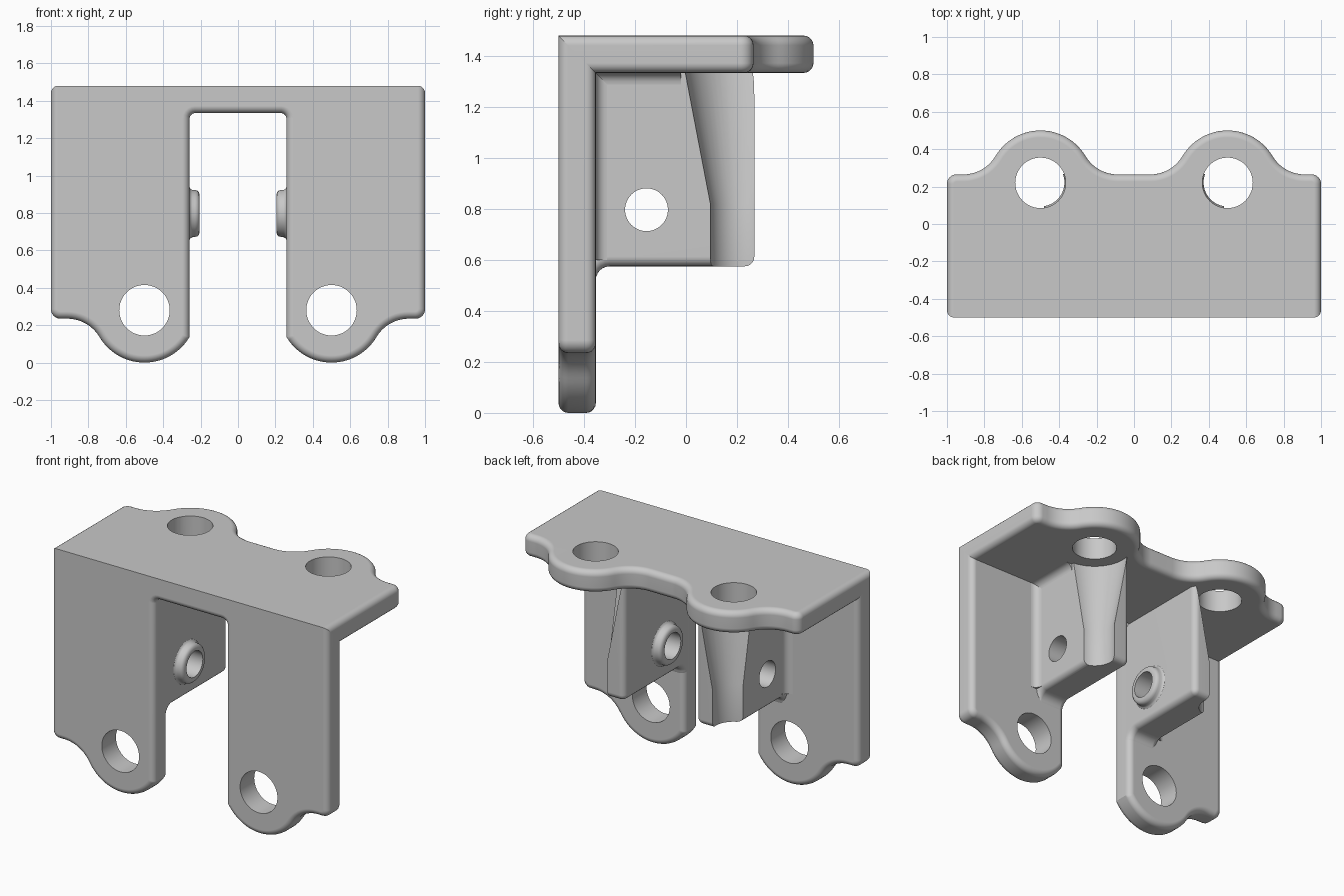
import bpy, bmesh
from math import pi, sin, cos, radians
from mathutils import Matrix, Vector

cube = bpy.data.objects.get("Cube")
if cube:
    bpy.data.objects.remove(cube, do_unlink=True)

TOP = 1.48      # height of the bracket
THICK = 0.146   # plate thickness
ROUND = 0.038   # edge rounding

grey = bpy.data.materials.new("light grey metal")
grey.diffuse_color = (0.58, 0.58, 0.58, 1)
grey.use_nodes = True
for node in grey.node_tree.nodes:
    if node.type == 'BSDF_PRINCIPLED':
        node.inputs["Base Color"].default_value = grey.diffuse_color


def arc(cx, cy, r, a0, a1, n):
    angles = [radians(a0 + (a1 - a0) * i / n) for i in range(n + 1)]
    return [(cx + r * cos(a), cy + r * sin(a)) for a in angles]


def prism(outline, depth):
    """Solid with its outline in local xy, running from z = 0 to depth."""
    bm = bmesh.new()
    face = bm.faces.new([bm.verts.new((x, y, 0)) for x, y in outline])
    ext = bmesh.ops.extrude_face_region(bm, geom=[face], use_keep_orig=True)
    verts = [v for v in ext["geom"] if isinstance(v, bmesh.types.BMVert)]
    bmesh.ops.translate(bm, verts=verts, vec=(0, 0, depth))
    bmesh.ops.recalc_face_normals(bm, faces=bm.faces)
    return bm


def lathe(profile, steps=48):
    """Turn (radius, height) points around z."""
    bm = bmesh.new()
    verts = [bm.verts.new((r, 0, h)) for r, h in profile]
    edges = [bm.edges.new(pair) for pair in zip(verts, verts[1:])]
    bmesh.ops.spin(bm, geom=verts + edges, cent=(0, 0, 0), axis=(0, 0, 1),
                   angle=2 * pi, steps=steps)
    bmesh.ops.remove_doubles(bm, verts=bm.verts, dist=1e-5)
    bmesh.ops.recalc_face_normals(bm, faces=bm.faces)
    return bm


def round_edges(bm, edges, radius):
    bmesh.ops.bevel(bm, geom=edges, offset=radius, offset_type='OFFSET',
                    segments=5, profile=0.5, affect='EDGES', clamp_overlap=False)


def make(name, bm, matrix=Matrix()):
    bm.transform(matrix)
    bmesh.ops.recalc_face_normals(bm, faces=bm.faces)
    mesh = bpy.data.meshes.new(name)
    bm.to_mesh(mesh)
    bm.free()
    mesh.materials.append(grey)
    obj = bpy.data.objects.new(name, mesh)
    bpy.context.collection.objects.link(obj)
    return obj


def activate(obj):
    bpy.ops.object.select_all(action='DESELECT')
    obj.select_set(True)
    bpy.context.view_layer.objects.active = obj


def cut(obj, bm, matrix=Matrix()):
    """Subtract a solid and throw the cutter away."""
    cutter = make("cutter", bm, matrix)
    cutter.hide_render = True
    mod = obj.modifiers.new("cut", 'BOOLEAN')
    mod.operation, mod.solver, mod.object = 'DIFFERENCE', 'EXACT', cutter
    activate(obj)
    bpy.ops.object.modifier_apply(modifier=mod.name)
    bpy.data.objects.remove(cutter, do_unlink=True)


def drill(radius, length):
    return lathe([(0, 0), (radius, 0), (radius, length), (0, length)])


def finish(obj, mirror=False):
    if mirror:
        obj.modifiers.new("mirror", 'MIRROR').use_clip = False
    activate(obj)
    bpy.ops.object.shade_smooth_by_angle(angle=radians(32))
    obj.modifiers.new("flat faces", 'WEIGHTED_NORMAL').keep_sharp = True


def eared_plate(name, ear, slotted, matrix):
    """Plate in local (across, away from the corner, depth), with two ears."""
    base, blend = ear + 0.045, ear + 0.245
    if slotted:
        half = arc(0.229, THICK + 0.03, 0.03, -90, 0, 5)
    else:
        half = arc(0.087, blend, 0.2, -90, -30.7, 10)[:-1]
    half += arc(0.5, ear, 0.28, 149.3, 30.7, 28)
    half += arc(0.913, blend, 0.2, 210.7, 270, 10)[1:]
    half += arc(0.95, base - 0.05, 0.05, 90, 0, 6)
    half.append((1, -0.2))
    bm = prism(half + [(-x, y) for x, y in reversed(half)], THICK)
    rim = [e for e in bm.edges
           if abs(e.verts[0].co.z - e.verts[1].co.z) < 1e-5
           and max(v.co.y for v in e.verts) > 0]
    round_edges(bm, rim, ROUND)
    obj = make(name, bm)
    for side in (-1, 1):
        cut(obj, drill(0.135, 1), Matrix.Translation((side * 0.5, ear, -0.5)))

    # mitre the plate where it meets its neighbour
    bm = bmesh.new()
    bm.from_mesh(obj.data)
    res = bmesh.ops.bisect_plane(bm, geom=bm.verts[:] + bm.edges[:] + bm.faces[:],
                                 dist=1e-5, plane_co=(0, 0, 0),
                                 plane_no=Vector((0, -1, 1)).normalized(),
                                 clear_outer=True)
    seam = [e for e in res["geom_cut"]
            if isinstance(e, bmesh.types.BMEdge) and e.is_boundary]
    bmesh.ops.holes_fill(bm, edges=seam, sides=0)
    bm.transform(matrix)
    bmesh.ops.recalc_face_normals(bm, faces=bm.faces)
    bm.to_mesh(obj.data)
    bm.free()
    finish(obj)


def axes(x, y, z, origin):
    """Matrix sending local axes to the given directions."""
    m = Matrix((x, y, z)).transposed().to_4x4()
    m.translation = origin
    return m


# The two plates of the angle
X, Y, Z = Vector((1, 0, 0)), Vector((0, 1, 0)), Vector((0, 0, 1))
corner = (0, -0.5, TOP)
eared_plate("top_plate", 0.72, False, axes(X, Y, -Z, corner))
eared_plate("front_plate", 1.20, True, axes(X, -Z, Y, corner))

# Upright webs between the plates, relieved around the upper bolt holes
INNER, OUTER, BACK, UNDER = 0.2592, 0.48, -0.5 + THICK, TOP - THICK
profile = [(-0.45, 1.38), (-0.45, 0.48), (-0.38, 0.48)]
profile += arc(BACK + 0.055, 0.52, 0.055, 180, 90, 6)
profile += [(0.268, 0.575), (0.268, 1.38)]
bm = prism(profile, OUTER - INNER)
bm.normal_update()
round_edges(bm, [e for e in bm.edges if e.calc_face_angle(0) > 0.7], ROUND)
web = make("side_web", bm, axes(Y, Z, X, (INNER, 0, 0)))
pivot = Vector((0, -0.155, 0.797))
cut(web, drill(0.084, 1), axes(Y, Z, X, pivot))
relief = [(0, 0.3), (0.128, 0.3), (0.128, 0.82), (0.238, 1.4), (0, 1.4)]
cut(web, lathe(relief, 64), Matrix.Translation((0.5, 0.222, 0)))
finish(web, mirror=True)

# Raised rings around the pivot holes on the inner faces
ring = [(0.084, 0.3), (0.084, 0.205), (0.1, 0.205), (0.113, 0.209),
        (0.122, 0.218), (0.125, 0.23), (0.127, 0.245), (0.132, 0.254), (0.142, 0.26)]
boss = make("pivot_boss", lathe(ring), axes(Y, Z, X, pivot))
finish(boss, mirror=True)

# Small fillets where the webs meet the plates
cove = [(-0.01, -0.01), (0.045, -0.01)] + arc(0.045, 0.045, 0.045, 270, 180, 6) + [(-0.01, 0.045)]
for name, frame, length in (
        ("front_fillet", axes(X, Y, Z, (OUTER, BACK, 0.6)), UNDER - 0.6),
        ("top_fillet", axes(X, -Z, Y, (OUTER, BACK, UNDER)), -0.02 - BACK)):
    finish(make(name, prism(cove, length), frame), mirror=True)
